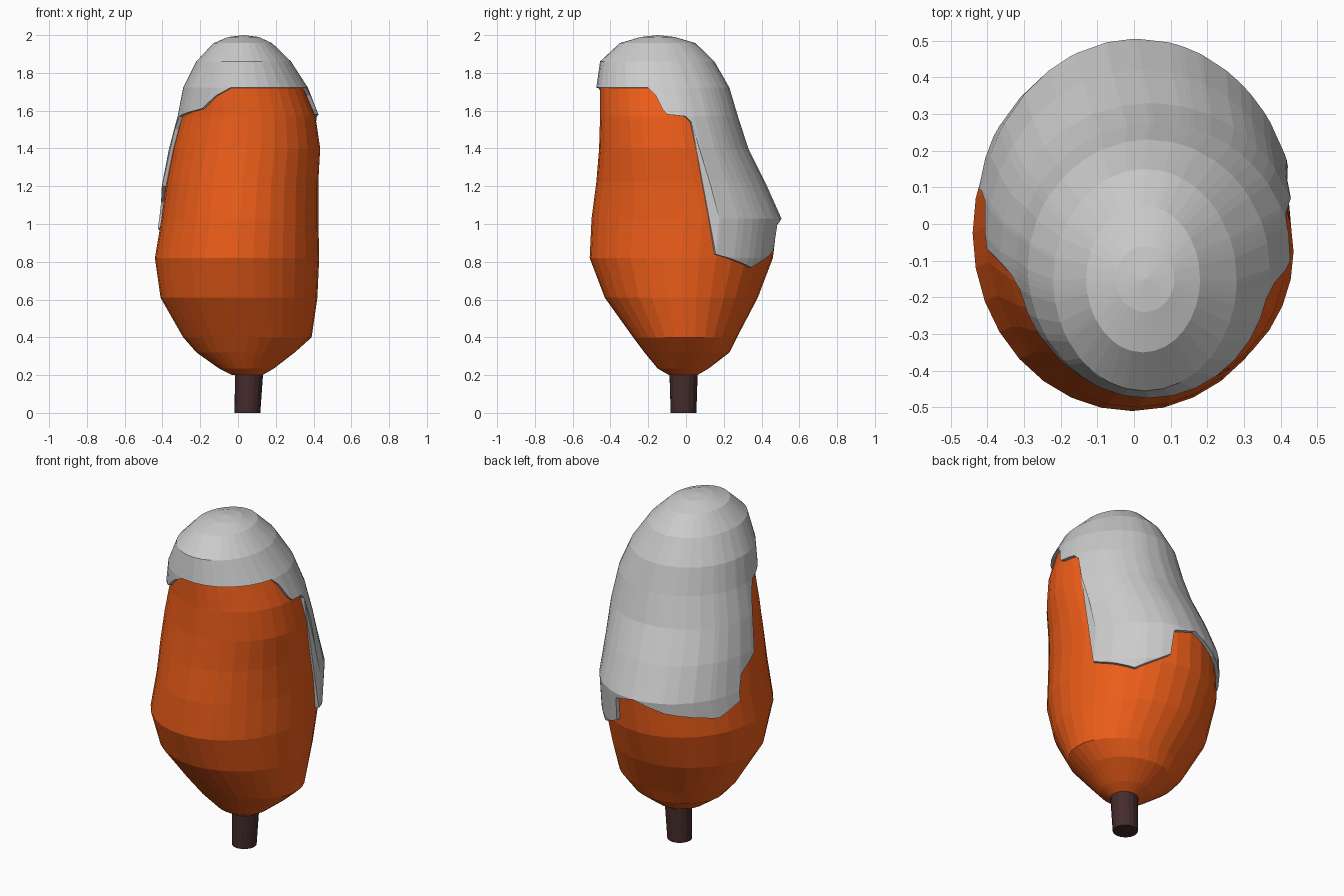
import bpy, bmesh
from math import sin, cos, radians

if "Cube" in bpy.data.objects:
    bpy.data.objects.remove(bpy.data.objects["Cube"])

# Canopy outline: z, xmin, xmax, ymin, ymax
PROFILE = [
    (0.20, -0.03, 0.13, -0.09, 0.06), (0.235, -0.10, 0.19, -0.15, 0.12),
    (0.32, -0.22, 0.30, -0.22, 0.23), (0.40, -0.29, 0.39, -0.28, 0.27),
    (0.61, -0.41, 0.42, -0.43, 0.38), (0.82, -0.44, 0.43, -0.51, 0.46),
    (1.03, -0.405, 0.425, -0.50, 0.485), (1.22, -0.38, 0.425, -0.475, 0.40),
    (1.40, -0.345, 0.435, -0.46, 0.31), (1.57, -0.30, 0.41, -0.455, 0.255),
    (1.72, -0.27, 0.35, -0.455, 0.21), (1.85, -0.20, 0.26, -0.435, 0.13),
    (1.94, -0.11, 0.16, -0.33, 0.03), (1.97, -0.03, 0.09, -0.22, -0.08),
]
# Lower edge of the snow: angle from +x in degrees, z
SNOW_EDGE = [
    (0, 1.58), (15, 1.57), (19, 1.54), (21, 0.84), (38, 0.80), (50, 0.77),
    (66, 0.83), (73, 0.86), (75, 1.0), (92, 1.03), (115, 0.97), (150, 0.92),
    (168, 0.98), (170, 1.12), (184, 1.20), (187, 1.50), (192, 1.57),
    (210, 1.59), (228, 1.61), (242, 1.68), (256, 1.72), (347, 1.72),
    (353, 1.68), (357, 1.61), (360, 1.58),
]


def lerp_rows(rows, key):
    key = min(max(key, rows[0][0]), rows[-1][0])
    for a, b in zip(rows, rows[1:]):
        if key <= b[0]:
            t = (key - a[0]) / (b[0] - a[0])
            return [p + (q - p) * t for p, q in zip(a, b)]


def point(deg, z, off=0.0):
    _, x0, x1, y0, y1 = lerp_rows(PROFILE, z)
    a = radians(deg)
    lift = off * max(0.0, (z - 1.7) / 0.27)
    return ((x0 + x1) / 2 + ((x1 - x0) / 2 + off) * cos(a),
            (y0 + y1) / 2 + ((y1 - y0) / 2 + off) * sin(a), z + lift)


def skin(name, rings, color=None, bottom=None, top=None):
    """Join closed rings of points with faces, with optional end points."""
    bm = bmesh.new()
    loops = [[bm.verts.new(p) for p in ring] for ring in rings]
    n = len(loops[0])
    for a, b in zip(loops, loops[1:]):
        for i in range(n):
            j = (i + 1) % n
            bm.faces.new((a[i], a[j], b[j], b[i]))
    for tip, loop in ((bottom, loops[0]), (top, loops[-1])):
        if tip:
            v = bm.verts.new(tip)
            for i in range(n):
                bm.faces.new((loop[i], loop[(i + 1) % n], v))
    bmesh.ops.remove_doubles(bm, verts=bm.verts, dist=0.0005)
    bmesh.ops.recalc_face_normals(bm, faces=bm.faces)
    mesh = bpy.data.meshes.new(name)
    bm.to_mesh(mesh)
    bm.free()
    obj = bpy.data.objects.new(name, mesh)
    bpy.context.collection.objects.link(obj)
    if color:
        mat = bpy.data.materials.new(name)
        mat.diffuse_color = (*color, 1)
        mat.use_nodes = True
        mat.node_tree.nodes["Principled BSDF"].inputs["Base Color"].default_value = mat.diffuse_color
        mesh.materials.append(mat)
    return obj


# Orange canopy
angles = [i * 11.25 for i in range(32)]
skin("canopy", [[point(a, row[0]) for a in angles] for row in PROFILE],
     (0.85, 0.11, 0.01), (0.05, -0.015, 0.20), (0.03, -0.15, 1.98))

# Snow draped over the top and down the back, with a thin rim at its edge
angles = sorted({i * 11.25 for i in range(32)} | {e[0] for e in SNOW_EDGE[:-1]})
edge = [lerp_rows(SNOW_EDGE, a)[1] for a in angles]
rings = [[point(a, e, -0.005) for a, e in zip(angles, edge)],
         [point(a, e, 0.018) for a, e in zip(angles, edge)]]
for row in PROFILE:
    if row[0] > 0.8:
        rings.append([point(a, max(row[0], e), 0.02) for a, e in zip(angles, edge)])
skin("snow", rings, top=(0.03, -0.15, 2.0))

# Trunk
angles = [i * 22.5 for i in range(16)]
trunk = [[(cx + r * cos(radians(a)), -0.013 + r * sin(radians(a)), z) for a in angles]
         for z, cx, r in ((0, 0.05, 0.068), (0.25, 0.06, 0.076))]
skin("trunk", trunk, (0.06, 0.025, 0.025), (0.05, -0.013, 0), (0.06, -0.013, 0.25))
